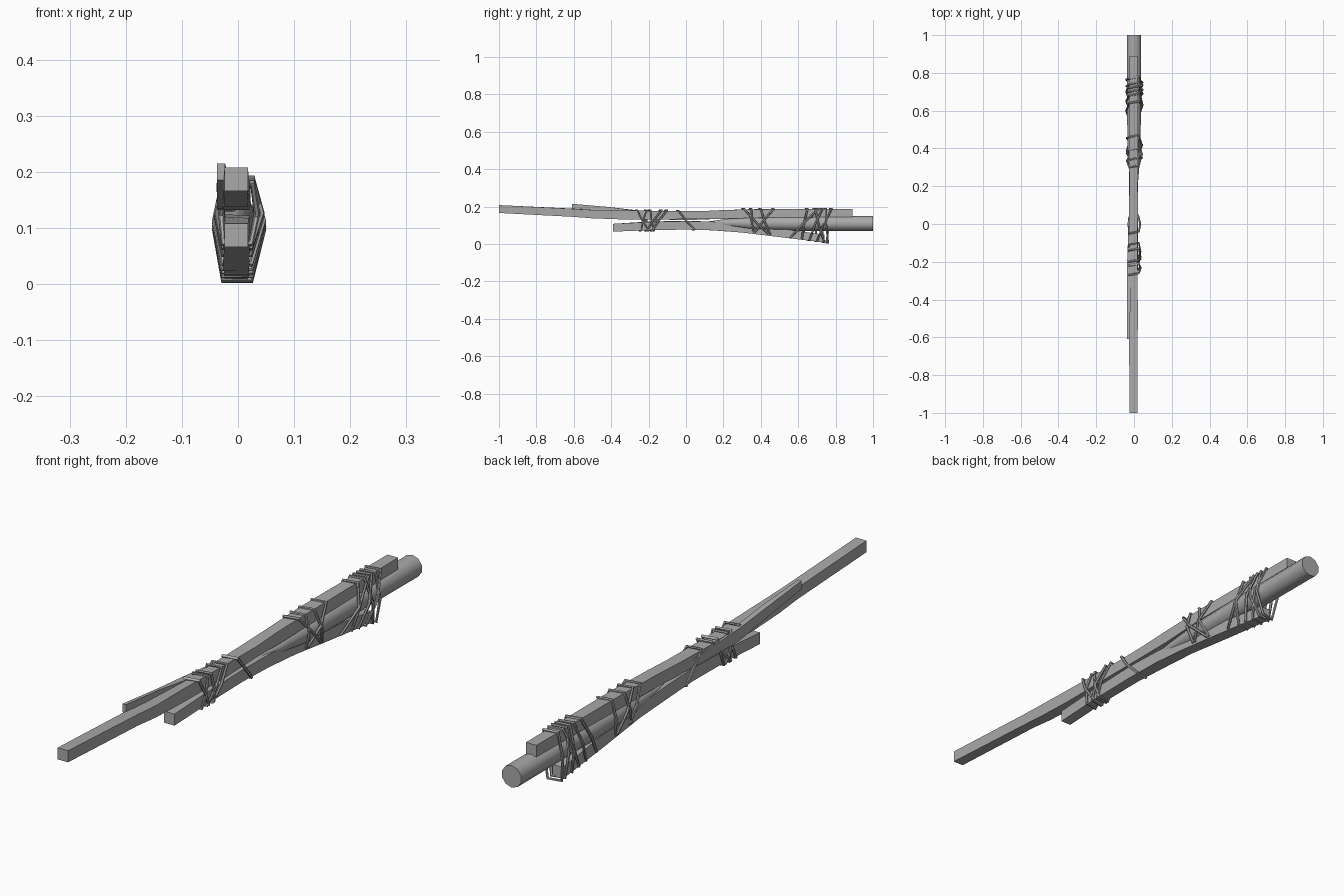
import bpy, bmesh, math, random

random.seed(4)
cube = bpy.data.objects.get("Cube")
if cube:
    bpy.data.objects.remove(cube, do_unlink=True)

grey = bpy.data.materials.new("weathered_grey")
grey.use_nodes = True
tone = (0.4, 0.4, 0.4, 1)
grey.diffuse_color = tone
grey.node_tree.nodes["Principled BSDF"].inputs["Base Color"].default_value = tone


def select_only(obj):
    bpy.ops.object.select_all(action='DESELECT')
    obj.select_set(True)
    bpy.context.view_layer.objects.active = obj


def finish(obj, angle):
    obj.data.materials.clear()
    obj.data.materials.append(grey)
    select_only(obj)
    bpy.ops.object.shade_smooth_by_angle(angle=math.radians(angle))


def stick(name, stations, sides=4, rough=0.0, angle=25):
    """Loft through stations of (y, x centre, z centre, width, height)."""
    bm = bmesh.new()
    rings = []
    grow = 1 / math.cos(math.pi / sides) if sides == 4 else 1
    for n, (y, cx, cz, w, h) in enumerate(stations):
        j = 0 if n in (0, len(stations) - 1) else rough
        ring = []
        for i in range(sides):
            a = 2 * math.pi * (i + 0.5) / sides
            ring.append(bm.verts.new((
                cx + math.cos(a) * w / 2 * grow + random.uniform(-j, j), y,
                cz + math.sin(a) * h / 2 * grow + random.uniform(-j, j))))
        rings.append(ring)
    for a, b in zip(rings, rings[1:]):
        for i in range(sides):
            k = (i + 1) % sides
            bm.faces.new((a[i], a[k], b[k], b[i]))
    bm.faces.new(rings[0])
    bm.faces.new(rings[-1])
    bmesh.ops.recalc_face_normals(bm, faces=bm.faces)
    mesh = bpy.data.meshes.new(name)
    bm.to_mesh(mesh)
    bm.free()
    obj = bpy.data.objects.new(name, mesh)
    bpy.context.collection.objects.link(obj)
    finish(obj, angle)


def binding(name, tops, bottoms, z_top, z_low, half, belly):
    """Cord wound round the bundle, crossing at the given y positions."""
    points = []
    for n, (t, b) in enumerate(zip(tops, bottoms)):
        nxt = tops[(n + 1) % len(tops)]
        low = z_low(b)
        mid = (z_top + low) / 2
        points += [(-half, t, z_top), (half, t + 0.01, z_top),
                   (belly, (t + b) / 2, mid),
                   (half - 0.003, b, low), (-half, b - 0.01, low),
                   (-belly + 0.004, (b + nxt) / 2, mid)]
    curve = bpy.data.curves.new(name, 'CURVE')
    curve.dimensions = '3D'
    curve.bevel_depth = 0.0055
    curve.bevel_resolution = 1
    line = curve.splines.new('POLY')
    line.points.add(len(points) - 1)
    for p, co in zip(line.points, points):
        p.co = (*co, 1)
    line.use_cyclic_u = True
    obj = bpy.data.objects.new(name, curve)
    bpy.context.collection.objects.link(obj)
    select_only(obj)
    bpy.ops.object.convert(target='MESH')
    finish(bpy.context.object, 50)


# Thick round pole at the back, tapering to a point inside the bundle
stick("round_pole", [(0.1, 0, 0.11, 0.016, 0.016), (0.22, 0, 0.112, 0.045, 0.045),
                     (0.36, 0, 0.11, 0.07, 0.07), (0.55, 0, 0.11, 0.076, 0.078),
                     (1.0, 0, 0.11, 0.08, 0.08)], sides=10, angle=50)

# Long squared stick on top, bowed upward at the front
stick("upper_stick", [(-1, -0.003, 0.187, 0.042, 0.042), (-0.6, -0.003, 0.167, 0.042, 0.044),
                      (-0.5, -0.002, 0.16, 0.045, 0.045), (-0.35, -0.003, 0.156, 0.046, 0.046),
                      (-0.1, -0.003, 0.153, 0.044, 0.042), (0.08, -0.004, 0.154, 0.046, 0.042),
                      (0.2, -0.003, 0.157, 0.042, 0.046), (0.4, -0.002, 0.162, 0.046, 0.046),
                      (0.89, -0.002, 0.166, 0.042, 0.042)], rough=0.002)

# Lower squared stick, bowed down at the back
stick("lower_stick", [(-0.39, -0.003, 0.087, 0.042, 0.042), (-0.2, -0.003, 0.097, 0.042, 0.044),
                      (0, -0.002, 0.101, 0.046, 0.044), (0.15, -0.003, 0.096, 0.045, 0.046),
                      (0.3, -0.003, 0.085, 0.044, 0.046), (0.5, -0.003, 0.06, 0.044, 0.046),
                      (0.74, -0.003, 0.029, 0.042, 0.042)], rough=0.002)

# Thin splinter peeling away on the right side
stick("side_splinter", [(-0.61, -0.03, 0.2, 0.014, 0.03), (-0.42, -0.028, 0.178, 0.018, 0.038),
                        (-0.25, -0.026, 0.155, 0.022, 0.045), (-0.05, -0.02, 0.145, 0.02, 0.035),
                        (0.1, -0.012, 0.14, 0.015, 0.02)], rough=0.002)

# Cord bindings, the rear two following the slope of the lower stick
binding("front_binding", [-0.27, -0.22, -0.2, -0.14, -0.11], [-0.2, -0.24, -0.17, -0.21, -0.18],
        0.181, lambda y: 0.072, 0.026, 0.034)
binding("middle_binding", [-0.05], [0.045], 0.178, lambda y: 0.077, 0.026, 0.033)
binding("rear_binding", [0.3, 0.34, 0.39, 0.46], [0.44, 0.36, 0.45, 0.37],
        0.188, lambda y: 0.06 - (y - 0.4) * 0.15, 0.026, 0.042)
binding("back_binding", [0.64, 0.68, 0.72, 0.74, 0.77, 0.7], [0.62, 0.74, 0.66, 0.76, 0.7, 0.56],
        0.189, lambda y: 0.033 - (y - 0.58) * 0.15, 0.026, 0.045)
